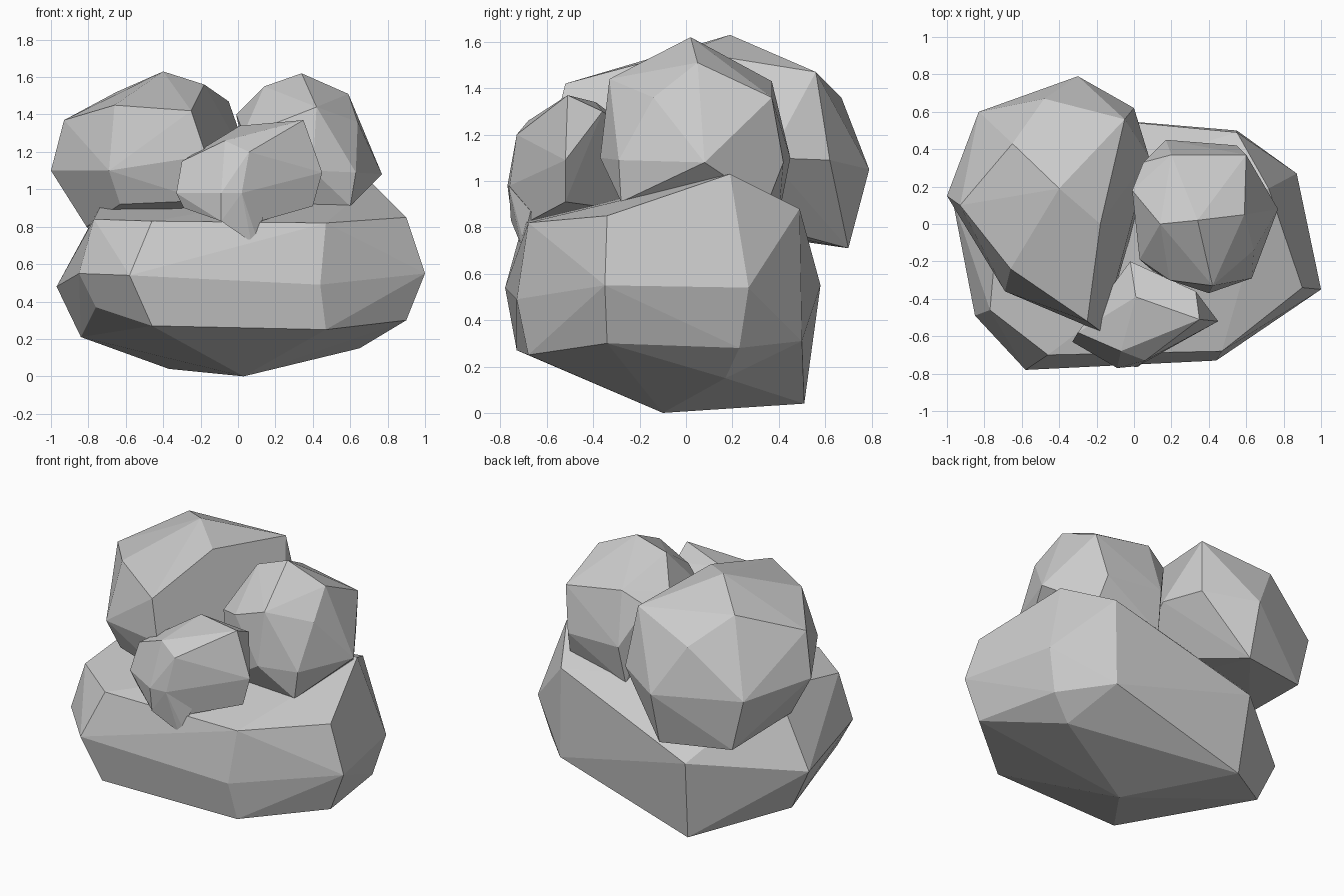
import bpy, bmesh, math


def boulder(name, points):
    """Faceted stone: the convex hull of a few measured corner points."""
    bm = bmesh.new()
    for p in points:
        bm.verts.new(p)
    result = bmesh.ops.convex_hull(bm, input=bm.verts[:])
    spare = [v for v in bm.verts if not v.link_faces]
    bmesh.ops.delete(bm, geom=spare, context='VERTS')
    bmesh.ops.dissolve_limit(bm, angle_limit=math.radians(3),
                             verts=bm.verts[:], edges=bm.edges[:])
    bmesh.ops.recalc_face_normals(bm, faces=bm.faces[:])
    mesh = bpy.data.meshes.new(name)
    bm.to_mesh(mesh)
    bm.free()
    obj = bpy.data.objects.new(name, mesh)
    bpy.context.collection.objects.link(obj)
    return obj


# Wide base stone
boulder("base_stone", [
    (.03, -.10, 0), (-.37, .51, .04), (.65, .17, .15), (-.84, .12, .21),
    (-.46, -.73, .27), (.47, -.68, .25), (.90, -.34, .30), (.80, .23, .28),
    (.55, .50, .31), (-.76, -.46, .37), (-.97, .13, .48), (-.85, -.49, .55),
    (-.58, -.78, .54), (.44, -.73, .49), (1.0, -.35, .55), (.87, .27, .54),
    (-.40, .58, .55), (-.77, -.46, .84), (-.46, -.70, .83), (.47, -.68, .82),
    (.90, -.34, .85), (.72, .19, 1.03), (.55, .49, .88), (-.72, .10, .94),
])

# Large stone, back left
boulder("back_left_stone", [
    (-.40, .19, 1.63), (-.65, .43, 1.52), (-.18, 0, 1.56), (-.05, .56, 1.47),
    (-.48, .67, 1.36), (-.93, .10, 1.37), (-.66, -.24, 1.45),
    (-.25, -.52, 1.42), (-.17, -.58, 1.18), (-.69, -.36, 1.10),
    (-1.0, .15, 1.10), (-.83, .60, 1.07), (-.30, .79, 1.05), (0, .62, 1.09),
    (.08, .36, 1.10), (-.81, .08, .80), (-.63, -.30, .92), (-.18, -.50, .94),
    (-.75, .60, .74), (-.30, .70, .71), (0, 0, .90),
])

# Medium stone, right
boulder("right_stone", [
    (.34, .02, 1.62), (.59, .05, 1.51), (.14, 0, 1.55), (.42, -.33, 1.44),
    (.64, -.14, 1.36), (.77, .08, 1.08), (.63, -.29, 1.09), (.40, -.37, 1.10),
    (.60, -.28, .91), (.19, -.30, 1.35), (.03, -.19, 1.30), (-.01, .18, 1.40),
    (.20, .37, 1.43), (.05, .33, 1.35), (.17, .45, 1.10), (.55, .42, 1.08),
    (.60, .37, 1.36), (.58, .35, .90), (.10, -.25, .90), (.15, .40, .85),
])

# Small stone, front
boulder("front_stone", [
    (-.33, -.63, .98), (-.30, -.58, 1.15), (-.29, -.62, .90),
    (-.07, -.68, 1.26), (.01, -.39, 1.34), (.35, -.51, 1.37),
    (.06, -.73, 1.20), (.45, -.52, 1.09), (.40, -.52, .91),
    (-.09, -.77, .98), (.02, -.76, .98), (-.09, -.75, .83),
    (.12, -.67, .83), (.33, -.36, 1.30), (.10, -.30, .88), (-.02, -.20, 1.20),
])

# Pointed tip hanging below the small stone
boulder("front_stone_tip", [
    (-.09, -.755, .83), (.02, -.765, .98), (.07, -.71, .72), (.10, -.70, .74),
    (.14, -.67, .87), (-.05, -.60, .85), (.08, -.60, .80),
])
